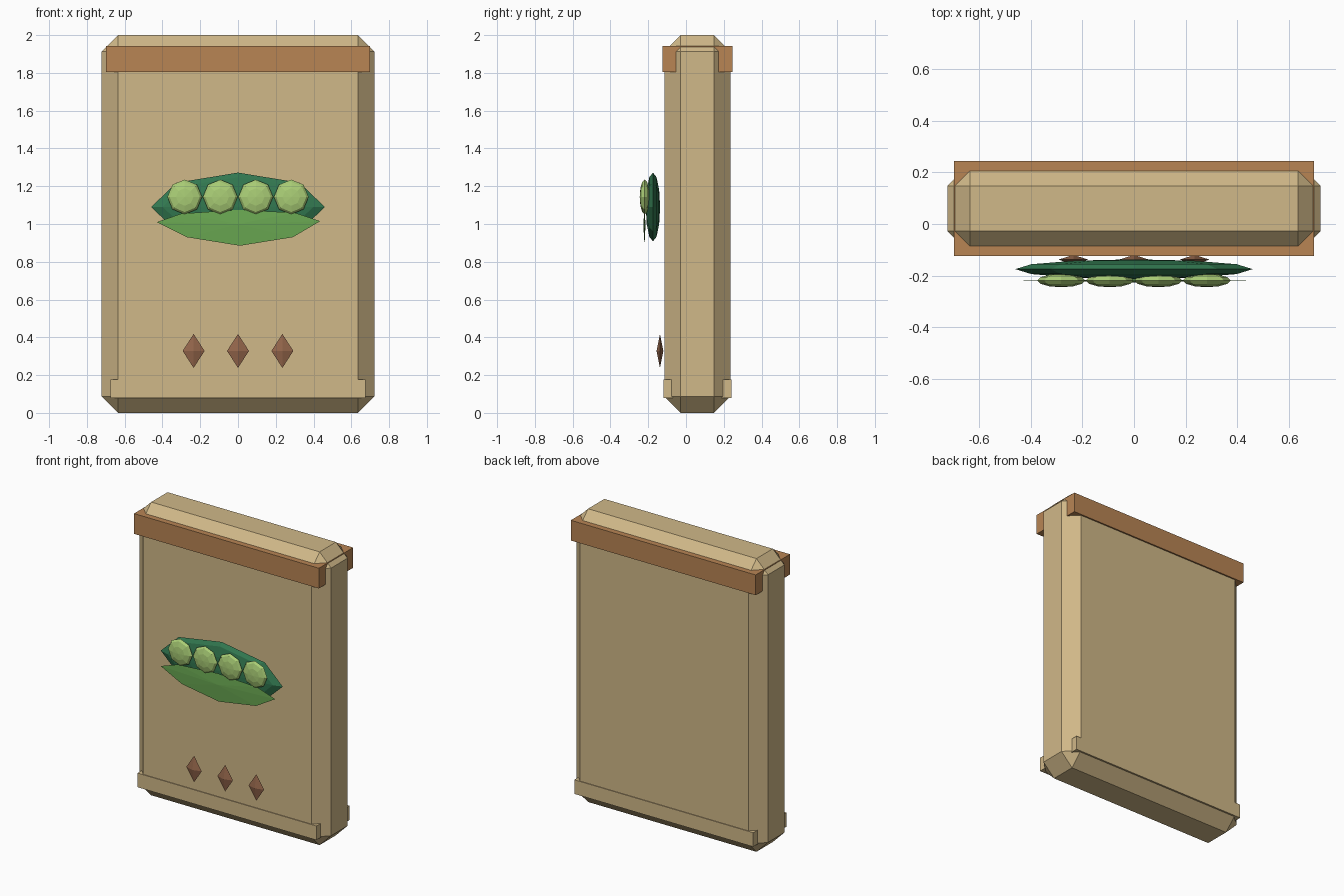
import bpy, bmesh, math
from mathutils import Matrix, Vector

cube = bpy.data.objects.get("Cube")
if cube:
    bpy.data.objects.remove(cube, do_unlink=True)


def linear(c):
    c /= 255
    return c / 12.92 if c <= 0.04045 else ((c + 0.055) / 1.055) ** 2.4


def material(name, r, g, b):
    m = bpy.data.materials.new(name)
    m.use_nodes = True
    color = (linear(r), linear(g), linear(b), 1)
    m.diffuse_color = color
    bsdf = next(n for n in m.node_tree.nodes if n.type == 'BSDF_PRINCIPLED')
    bsdf.inputs["Base Color"].default_value = color
    return m


paper = material("tan paper", 208, 184, 136)
trim = material("brown trim", 184, 133, 84)
pod_green = material("dark green", 50, 120, 80)
leaf_green = material("leaf green", 106, 168, 82)
pea_green = material("pale pea green", 170, 206, 118)
seed_brown = material("seed brown", 148, 102, 75)


def finish(name, bm, mat):
    bmesh.ops.recalc_face_normals(bm, faces=bm.faces)
    mesh = bpy.data.meshes.new(name)
    bm.to_mesh(mesh)
    bm.free()
    mesh.materials.append(mat)
    obj = bpy.data.objects.new(name, mesh)
    bpy.context.collection.objects.link(obj)
    return obj


def box(name, center, size, mat):
    bm = bmesh.new()
    bmesh.ops.create_cube(bm, size=1)
    bmesh.ops.scale(bm, vec=size, verts=bm.verts)
    bmesh.ops.translate(bm, vec=center, verts=bm.verts)
    return finish(name, bm, mat)


def flat_sphere(name, center, radii, rings, segments, mat):
    """Squashed sphere whose poles point to the front and back."""
    bm = bmesh.new()
    bmesh.ops.create_uvsphere(bm, u_segments=segments, v_segments=rings, radius=1)
    bmesh.ops.rotate(bm, matrix=Matrix.Rotation(math.pi / 2, 3, 'X'), verts=bm.verts)
    bmesh.ops.scale(bm, vec=radii, verts=bm.verts)
    bmesh.ops.translate(bm, vec=center, verts=bm.verts)
    return finish(name, bm, mat)


# Packet with chamfered edges
packet = box("packet", (0, 0.06, 1), (1.445, 0.35, 2), paper)
bevel = packet.modifiers.new("chamfer", 'BEVEL')
bevel.width = 0.087
bevel.segments = 1
bevel.limit_method = 'NONE'

# Bands around the top and bottom
box("top_band", (0, 0.06, 1.873), (1.395, 0.37, 0.138), trim)
box("bottom_band", (0, 0.06, 0.128), (1.35, 0.36, 0.096), paper)

# Open pod: dark shell behind, thin flap in front
flat_sphere("pod_shell", (0, -0.175, 1.09), (0.46, 0.038, 0.182), 6, 8, pod_green)

outline = [(-0.43, 1.01), (-0.27, 0.93), (0.01, 0.885), (0.29, 0.93),
           (0.435, 1.015), (0.3, 1.06), (0, 1.075), (-0.3, 1.055)]
bm = bmesh.new()
rim = [bm.verts.new((x, -0.22, z)) for x, z in outline]
for y in (-0.226, -0.214):
    hub = bm.verts.new((0, y, 1.0))
    for i, v in enumerate(rim):
        bm.faces.new((v, rim[(i + 1) % len(rim)], hub))
finish("pod_flap", bm, leaf_green)

# Four peas in a row
for i in range(4):
    x = -0.282 + 0.188 * i
    flat_sphere(f"pea_{i + 1}", (x, -0.219, 1.143), (0.092, 0.026, 0.092), 6, 8, pea_green)

# Three diamond seeds
for i in range(3):
    center = Vector((-0.235 + 0.235 * i, -0.138, 0.328))
    bm = bmesh.new()
    ring = [bm.verts.new(center + Vector(o)) for o in
            ((0.058, 0, 0), (0, 0.018, 0), (-0.058, 0, 0), (0, -0.018, 0))]
    for h in (-0.09, 0.09):
        tip = bm.verts.new(center + Vector((0, 0, h)))
        for j in range(4):
            bm.faces.new((ring[j], ring[(j + 1) % 4], tip))
    finish(f"seed_{i + 1}", bm, seed_brown)
